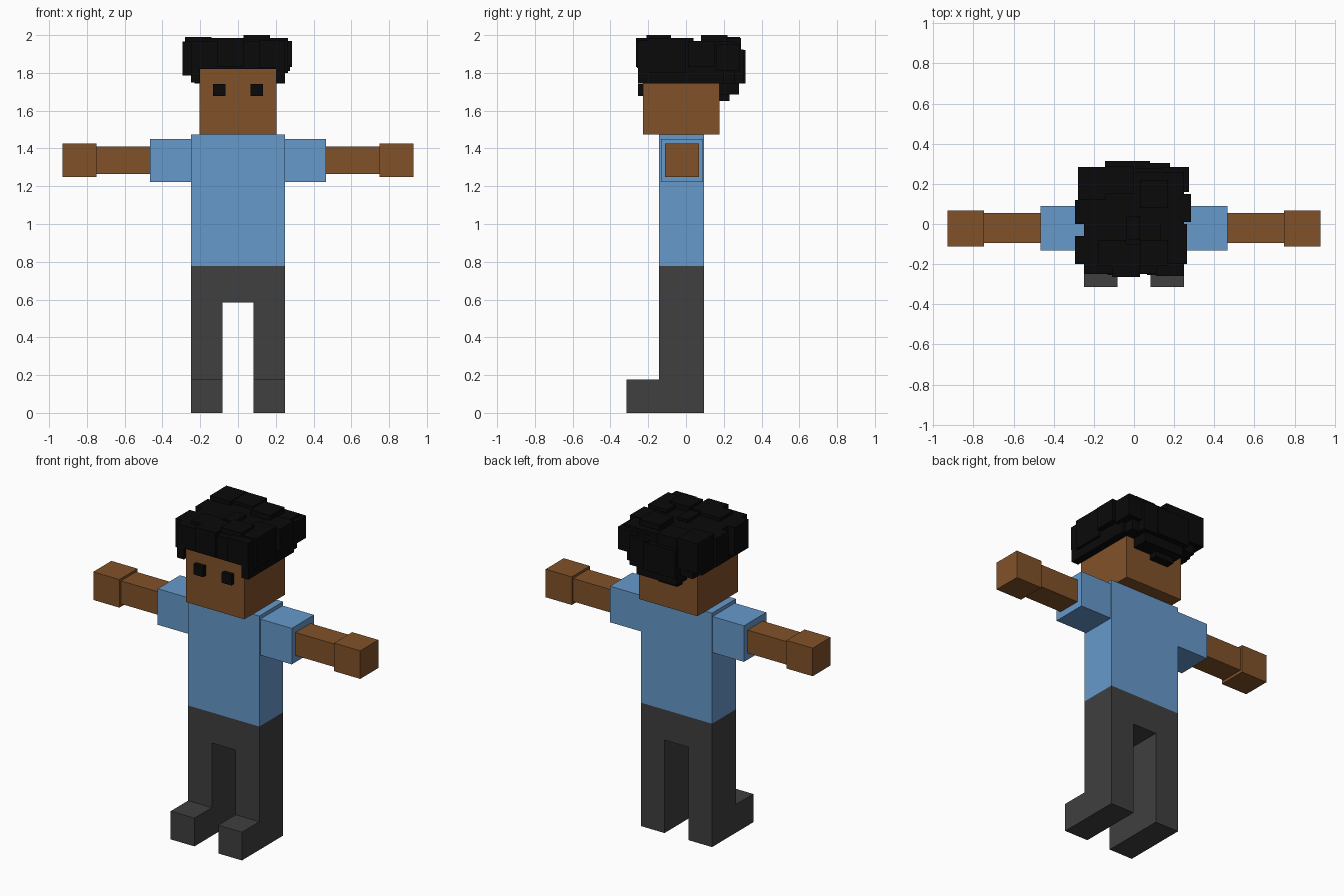
import bpy
import bmesh


def material(name, rgb):
    m = bpy.data.materials.new(name)
    m.diffuse_color = (*rgb, 1)
    return m


SKIN = material("skin", (0.22, 0.085, 0.022))
SHIRT = material("shirt_blue", (0.135, 0.32, 0.60))
TROUSER = material("trouser_grey", (0.05, 0.05, 0.05))
BLACK = material("black", (0.003, 0.003, 0.003))


def boxes(name, mat, *extents):
    """One object made of boxes given as (x0, x1, y0, y1, z0, z1)."""
    bm = bmesh.new()
    for x0, x1, y0, y1, z0, z1 in extents:
        verts = bmesh.ops.create_cube(bm, size=1)["verts"]
        bmesh.ops.scale(bm, verts=verts, vec=(x1 - x0, y1 - y0, z1 - z0))
        bmesh.ops.translate(bm, verts=verts,
                            vec=((x0 + x1) / 2, (y0 + y1) / 2, (z0 + z1) / 2))
    me = bpy.data.meshes.new(name)
    bm.to_mesh(me)
    bm.free()
    me.materials.append(mat)
    ob = bpy.data.objects.new(name, me)
    bpy.context.collection.objects.link(ob)
    return ob


def pair(name, mat, x0, x1, *rest):
    """A box on the right side and its mirror image on the left."""
    boxes("right_" + name, mat, (x0, x1, *rest))
    boxes("left_" + name, mat, (-x1, -x0, *rest))


# Body
boxes("torso", SHIRT, (-0.248, 0.248, -0.142, 0.095, 0.777, 1.473))
boxes("hips", TROUSER, (-0.248, 0.248, -0.142, 0.095, 0.585, 0.777))
boxes("head", SKIN, (-0.203, 0.203, -0.227, 0.177, 1.473, 1.87))

# Paired limbs and eyes
pair("leg", TROUSER, 0.083, 0.248, -0.142, 0.095, 0, 0.585)
pair("foot", TROUSER, 0.083, 0.248, -0.315, -0.142, 0, 0.178)
pair("sleeve", SHIRT, 0.248, 0.467, -0.132, 0.09, 1.223, 1.45)
pair("forearm", SKIN, 0.467, 0.75, -0.095, 0.055, 1.265, 1.41)
pair("hand", SKIN, 0.748, 0.93, -0.112, 0.068, 1.248, 1.425)
pair("eye", BLACK, 0.065, 0.132, -0.255, -0.2, 1.677, 1.742)

# Hair: a cap surrounded by overlapping blocky tufts
boxes("hair_cap", BLACK, (-0.25, 0.25, -0.25, 0.26, 1.82, 1.965))
boxes("hair_front", BLACK,
      (-0.11, 0.03, -0.265, -0.10, 1.83, 1.985),
      (0.11, 0.25, -0.26, -0.10, 1.825, 1.975))
boxes("hair_right", BLACK,
      (0.202, 0.25, -0.255, 0.20, 1.745, 1.95),
      (0.14, 0.285, 0.01, 0.15, 1.83, 1.97),
      (0.14, 0.275, 0.16, 0.285, 1.81, 1.95),
      (0.13, 0.265, -0.20, 0.0, 1.80, 1.985))
boxes("hair_left", BLACK,
      (-0.25, -0.202, -0.25, 0.20, 1.75, 1.95),
      (-0.295, -0.15, -0.20, -0.06, 1.785, 1.965),
      (-0.295, -0.15, 0.0, 0.12, 1.785, 1.965),
      (-0.28, -0.14, 0.12, 0.285, 1.80, 1.99))
boxes("hair_back", BLACK,
      (-0.23, 0.23, 0.14, 0.26, 1.745, 1.94),
      (-0.145, 0.08, 0.17, 0.315, 1.745, 1.92),
      (0.05, 0.18, 0.15, 0.305, 1.745, 1.925),
      (-0.13, 0.15, 0.14, 0.28, 1.685, 1.95),
      (-0.10, 0.03, 0.17, 0.23, 1.65, 1.80))
boxes("hair_top", BLACK,
      (0.03, 0.17, 0.08, 0.22, 1.87, 2.0),
      (-0.18, -0.04, -0.21, -0.08, 1.87, 1.985),
      (0.03, 0.17, -0.21, -0.08, 1.87, 2.0),
      (-0.14, 0.0, 0.15, 0.29, 1.86, 1.985),
      (-0.04, 0.03, -0.08, 0.04, 1.87, 1.985))
